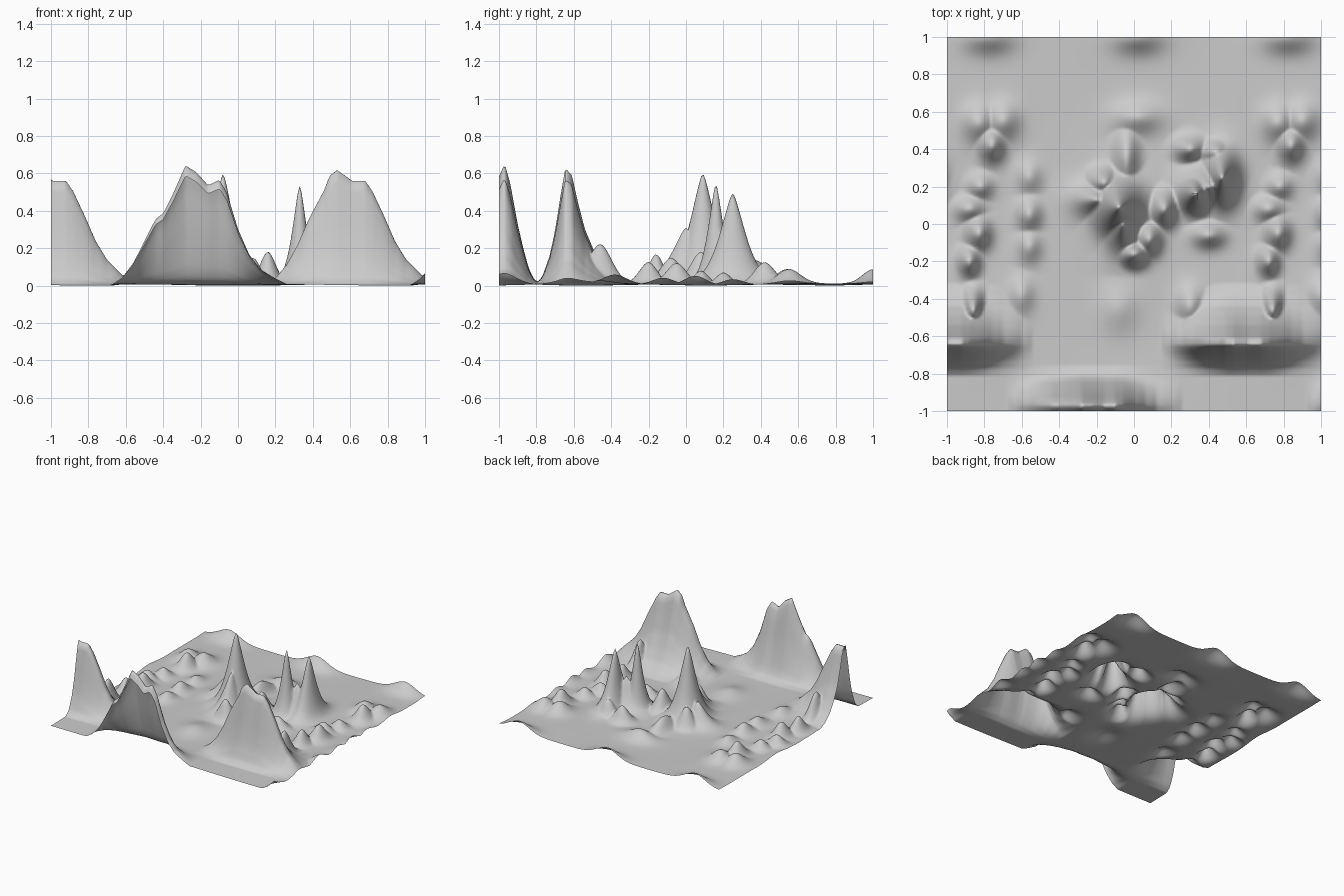
import bpy, bmesh, math

PERIOD = 1.6   # the relief repeats sideways with this spacing
N = 170        # grid resolution


def lerp(pts, v):
    """Piecewise-linear profile, flat outside its ends."""
    if v <= pts[0][0]:
        return pts[0][1]
    for (a, p), (b, q) in zip(pts, pts[1:]):
        if v <= b:
            return p + (q - p) * (v - a) / (b - a)
    return pts[-1][1]


# Long ridges: skyline along x, and cross-section along y
FRONT_SKY = [(-.68, 0), (-.62, .04), (-.56, .12), (-.5, .24), (-.44, .36), (-.4, .39), (-.35, .49),
             (-.28, .65), (-.22, .61), (-.16, .54), (-.1, .57), (-.06, .5), (0, .3), (.06, .16),
             (.12, .08), (.2, .03), (.26, 0)]
FRONT_CUT = [(-1.02, .82), (-1, .89), (-.97, 1), (-.94, .84), (-.9, .5), (-.87, .3),
             (-.84, .13), (-.81, .04), (-.76, 0)]
BACK_SKY = [(.14, 0), (.2, .04), (.26, .11), (.32, .22), (.38, .36), (.46, .51), (.49, .59),
            (.53, .62), (.61, .56), (.68, .56), (.72, .5), (.78, .37), (.84, .23),
            (.9, .13), (1, .03), (1.06, 0)]
BACK_CUT = [(-.81, 0), (-.77, .06), (-.73, .24), (-.7, .46), (-.67, .77), (-.645, 1), (-.61, .94),
            (-.58, .72), (-.54, .47), (-.49, .28), (-.44, .14), (-.38, .05), (-.32, 0)]

# Peaks and knolls: x, y, height, radius x, radius y
PEAKS = [
    (-.08, .09, .59, .085, .1), (-.06, .0, .3, .07, .11), (-.2, .13, .18, .1, .07),
    (.33, .16, .54, .055, .06), (.47, .25, .49, .06, .1), (.4, .2, .26, .1, .08),
]
KNOLLS = [
    (.16, .08, .17, .06, .08), (.08, -.08, .14, .06, .08), (.0, -.16, .16, .07, .06),
    (-.16, .22, .16, .07, .07), (-.04, .35, .1, .06, .14), (.02, .57, .07, .12, .08),
    (.3, .4, .12, .07, .06), (.44, .38, .13, .07, .06), (.4, -.06, .09, .08, .06),
    (.77, .54, .08, .08, .09), (.84, .42, .12, .06, .08), (.9, .55, .08, .08, .09),
    (.74, -.46, .21, .05, .09), (.3, -.44, .08, .07, .1), (.72, -.2, .12, .05, .07),
    (.77, -.05, .12, .06, .08), (.72, .08, .08, .07, .06), (.78, .2, .07, .06, .06),
    (1.04, .05, .08, .06, .08), (1.04, -.12, .06, .06, .08), (1.0, -.38, .05, .06, .09),
    (-.08, -.45, .04, .1, .12),
    (.02, 1, .08, .13, .08), (-.78, 1, .08, .13, .08), (1.04, .25, .05, .06, .08),
]


def bump(x, y, b, power):
    r2 = ((x - b[0]) / b[3]) ** 2 + ((y - b[1]) / b[4]) ** 2
    return b[2] * math.exp(-r2 ** (power / 2)) if r2 < 40 else 0


def height(x, y):
    h = 0
    for s in (-PERIOD, 0, PERIOD):
        u = x + s
        h = max(h, lerp(FRONT_SKY, u) * lerp(FRONT_CUT, y),
                lerp(BACK_SKY, u) * lerp(BACK_CUT, y))
        h = max([h] + [bump(u, y, b, 1.45) for b in PEAKS] + [bump(u, y, b, 1.9) for b in KNOLLS])
    # gently undulating ground
    return .014 + h + .006 * math.sin(5 * y + 1) * math.cos(math.tau * x / PERIOD)


# Terrain sheet
bm = bmesh.new()
bmesh.ops.create_grid(bm, x_segments=N, y_segments=N, size=1)
for v in bm.verts:
    v.co.z = height(v.co.x, v.co.y)
low = min(v.co.z for v in bm.verts)
for v in bm.verts:
    v.co.z -= low
for f in bm.faces:
    f.smooth = True
me = bpy.data.meshes.new("terrain")
bm.to_mesh(me)
bm.free()
terrain = bpy.data.objects.new("terrain", me)
bpy.context.collection.objects.link(terrain)
